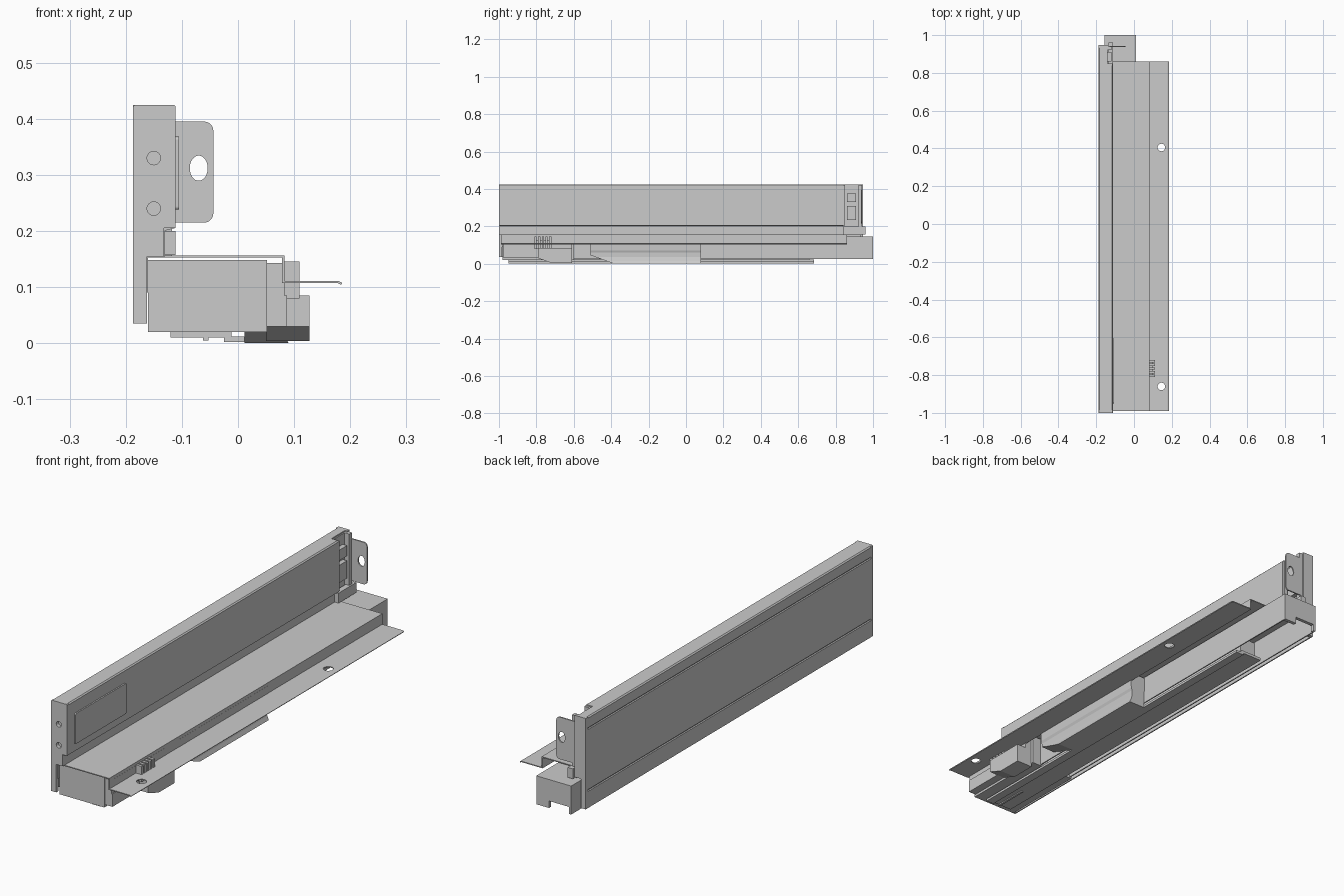
import bpy, bmesh, math
from mathutils import Vector

if "Cube" in bpy.data.objects:
    bpy.data.objects.remove(bpy.data.objects["Cube"])


def finish(name, bm):
    bmesh.ops.recalc_face_normals(bm, faces=bm.faces)
    me = bpy.data.meshes.new(name)
    bm.to_mesh(me)
    bm.free()
    ob = bpy.data.objects.new(name, me)
    bpy.context.collection.objects.link(ob)
    return ob


def place(axis, p, d):
    return Vector((p[0], d, p[1])) if axis == 'y' else Vector((d, p[0], p[1]))


def prism(name, pts, a, b, axis='y'):
    """Closed outline (x,z) pushed along y, or (y,z) pushed along x."""
    bm = bmesh.new()
    f = bm.faces.new([bm.verts.new(place(axis, p, a)) for p in pts])
    r = bmesh.ops.extrude_face_region(bm, geom=[f])
    vs = [v for v in r['geom'] if isinstance(v, bmesh.types.BMVert)]
    bmesh.ops.translate(bm, verts=vs, vec=place(axis, (0, 0), b - a))
    return finish(name, bm)


def box(name, x, y, z):
    return prism(name, [(x[0], z[0]), (x[1], z[0]), (x[1], z[1]), (x[0], z[1])], y[0], y[1])


def sheet(name, pts, a, b, t=0.005):
    """Bent sheet metal: open centre line (x,z) run along y with thickness t."""
    bm = bmesh.new()
    rows = [[bm.verts.new((x, y, z)) for x, z in pts] for y in (a, b)]
    for i in range(len(pts) - 1):
        bm.faces.new((rows[0][i], rows[0][i + 1], rows[1][i + 1], rows[1][i]))
    ob = finish(name, bm)
    m = ob.modifiers.new('thickness', 'SOLIDIFY')
    m.thickness, m.offset, m.use_even_offset = t, 0, True
    return ob


def drill(ob, loc, r, along='z', stretch=1.0):
    bm = bmesh.new()
    bmesh.ops.create_cone(bm, cap_ends=True, segments=32, radius1=r, radius2=r, depth=0.05)
    for v in bm.verts:
        v.co.y *= stretch
        if along == 'y':
            v.co = Vector((v.co.x, -v.co.z, v.co.y))
        v.co += Vector(loc)
    c = finish('hole_cutter', bm)
    c.hide_render = True
    c.hide_viewport = True
    m = ob.modifiers.new('hole', 'BOOLEAN')
    m.object, m.operation, m.solver = c, 'DIFFERENCE', 'EXACT'


def rounded(x, z, r, corners):
    """Rectangle outline; only the listed corners (0..3, from low x low z) are rounded."""
    out = []
    for i, (cx, cz) in enumerate([(x[0], z[0]), (x[1], z[0]), (x[1], z[1]), (x[0], z[1])]):
        if i not in corners:
            out.append((cx, cz))
            continue
        ox = cx + (r if i in (0, 3) else -r)
        oz = cz + (r if i in (0, 1) else -r)
        for k in range(6):
            a = math.pi * (1 + i * 0.5) + k * math.pi / 10
            out.append((ox + r * math.cos(a), oz + r * math.sin(a)))
    return out


# side wall: outer skin with shallow grooves, inner skin with a step
sheet('wall_outer_skin', [(-.1845, .035), (-.1845, .105), (-.181, .108), (-.181, .112), (-.1845, .115),
                          (-.1845, .370), (-.181, .373), (-.181, .377), (-.1845, .380),
                          (-.1845, .419), (-.181, .4225), (-.145, .4225)], -.995, .935)
sheet('wall_inner_skin', [(-.145, .4225), (-.117, .4225), (-.1135, .419), (-.1135, .2075),
                          (-.1325, .2025), (-.1325, .155)], -.995, .84)

# wall end caps
front = prism('wall_front_cap', [(-.187, .035), (-.162, .035), (-.162, .155), (-.132, .155), (-.132, .205),
                                 (-.111, .205), (-.111, .422), (-.114, .425), (-.184, .425), (-.187, .422)],
              -1, -.985)
for z in (.24, .33):
    drill(front, (-.15, -1, z), .012, 'y')
prism('wall_front_hole_backing', [(-.18, .21), (-.12, .21), (-.12, .41), (-.18, .41)], -.982, -.978)
prism('wall_rear_cap', [(-.187, .035), (-.165, .035), (-.165, .16), (-.135, .16), (-.135, .425), (-.187, .425)],
      .932, .947)

# raised cover plate on the inside of the wall
prism('cover_plate', rounded((-.95, -.605), (.238, .368), .006, (0, 1, 2, 3)), -.112, -.105, 'x')

# rear fixing insert and bracket
box('rear_insert_core', (-.182, -.14), (.838, .932), (.16, .42))
box('rear_insert_rib', (-.14, -.113), (.838, .85), (.205, .42))
for z0, z1 in ((.235, .31), (.33, .375)):
    box('rear_insert_block', (-.14, -.12), (.86, .91), (z0, z1))
box('rear_insert_upright', (-.14, -.118), (.922, .94), (.155, .42))
box('rear_insert_foot', (-.135, -.111), (.84, .96), (.157, .2))
bracket = prism('rear_bracket', rounded((-.13, -.044), (.215, .395), .016, (1, 2)), .936, .942)
drill(bracket, (-.07, .94, .312), .016, 'y', 1.4)

# drawer carrier sheet with bottom flange
carrier = sheet('carrier_sheet', [(-.1625, .09), (-.1625, .1545), (.0805, .1545), (.0805, .109),
                                  (.178, .109), (.185, .106)], -.99, .86, .004)
for y in (.405, -.86):
    drill(carrier, (.145, y, .109), .02)

# cabinet runner: inverted channel with closed front housing and rear end
sheet('runner_channel', [(-.153, .025), (-.153, .1445), (.0075, .1445), (.0075, .025)], -.62, 1.0)
prism('runner_rear_end', [(-.155, .025), (-.145, .025), (-.145, .055), (-.05, .055), (-.05, .025),
                          (.01, .025), (.01, .147), (-.155, .147)], .985, 1.0)
box('runner_front_housing', (-.16, .052), (-.98, -.6), (.02, .148))
box('runner_bottom_plate', (-.12, -.012), (-.95, .685), (.01, .022))
box('runner_bottom_rail', (-.025, .012), (-.95, .685), (.002, .012))
box('runner_bottom_stop', (-.062, -.053), (-.95, -.8), (.005, .015))
box('inner_rail', (-.11, -.03), (-.6, .66), (.02, .1))

# damper housing with waisted side and a sloped lower front
damper = prism('damper_housing', [(.012, 0), (.09, 0), (.083, .016), (.078, .035), (.078, .06), (.082, .072),
                                  (.083, .1), (.083, .143), (.01, .143)], -.51, .08)
ramp = prism('damper_ramp_cutter', [(-.55, -.05), (-.55, .058), (-.5, .042), (-.385, 0), (-.385, -.05)],
             -.05, .15, 'x')
ramp.hide_render = True
ramp.hide_viewport = True
m = damper.modifiers.new('ramp', 'BOOLEAN')
m.object, m.operation, m.solver = ramp, 'DIFFERENCE', 'EXACT'

# release lever and height adjuster ribs
box('lever_mount', (.05, .083), (-.975, -.61), (.04, .143))
prism('release_lever', [(-.79, .03), (-.72, .004), (-.61, .004), (-.61, .085), (-.79, .085)], .085, .127, 'x')
prism('release_lever_arm', [(-.975, .03), (-.79, .03), (-.72, .004), (-.61, .004), (-.61, .085), (-.975, .085)],
      .05, .087, 'x')
box('adjuster_base', (.083, .097), (-.81, -.72), (.08, .125))
for i in range(5):
    y = -.81 + i * .0195
    box('adjuster_rib', (.083, .11), (y, y + .012), (.08, .146))
